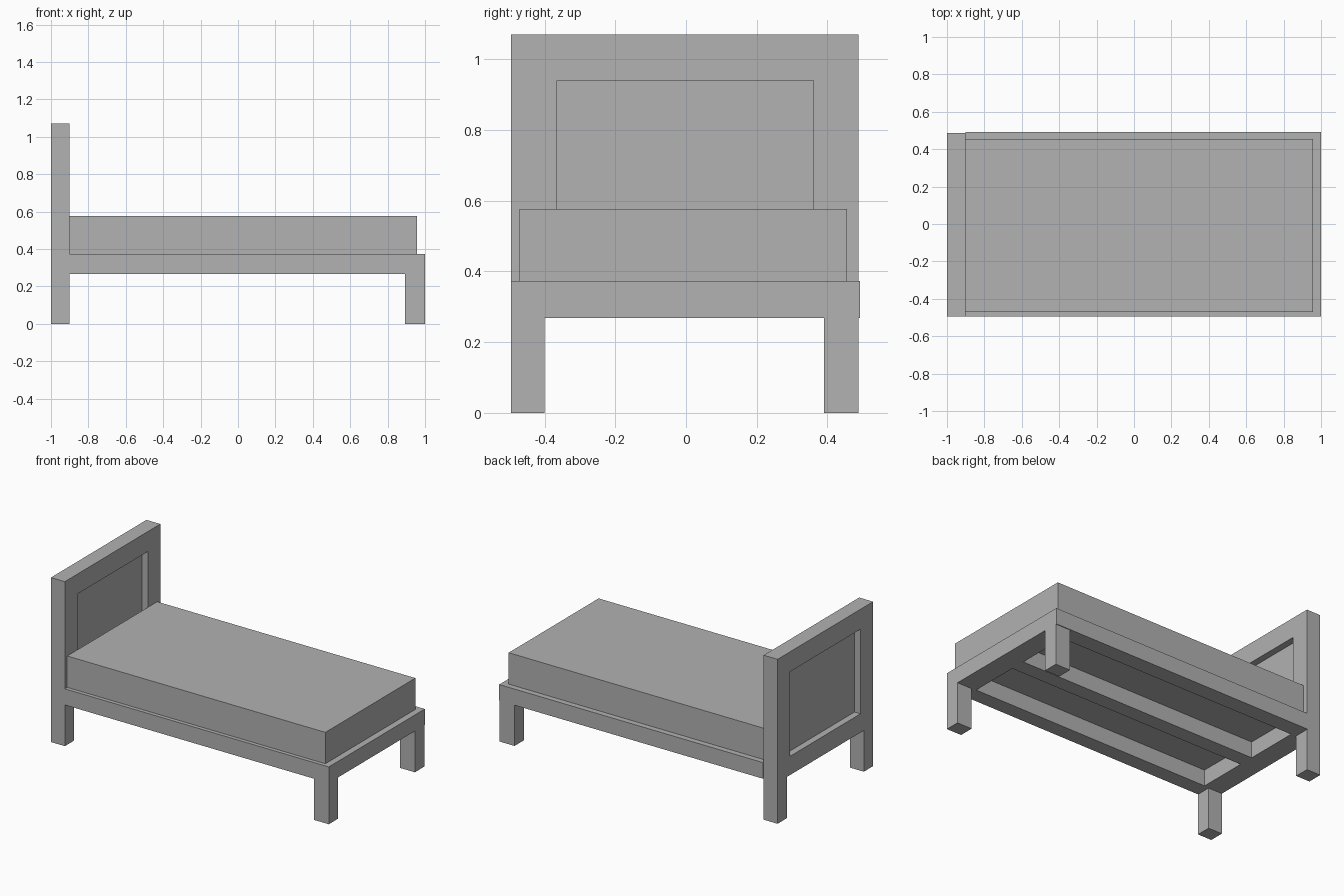
import bpy, bmesh, math
from mathutils import Vector

if "Cube" in bpy.data.objects:
    bpy.data.objects.remove(bpy.data.objects["Cube"])

grey = bpy.data.materials.new("plain_grey")
grey.diffuse_color = (0.445, 0.445, 0.445, 1)
grey.use_nodes = True
grey.node_tree.nodes["Principled BSDF"].inputs["Base Color"].default_value = grey.diffuse_color


def slab(name, us, vs, holes, place, depth):
    """Sheet of grid cells (minus holes) thickened by depth; place maps (u, v) to 3D."""
    bm = bmesh.new()
    grid = [[bm.verts.new(place(u, v)) for v in vs] for u in us]
    for i in range(len(us) - 1):
        for j in range(len(vs) - 1):
            if (i, j) not in holes:
                bm.faces.new((grid[i][j], grid[i + 1][j], grid[i + 1][j + 1], grid[i][j + 1]))
    bmesh.ops.delete(bm, geom=[v for v in bm.verts if not v.link_faces], context='VERTS')
    ext = bmesh.ops.extrude_face_region(bm, geom=bm.faces[:])["geom"]
    bmesh.ops.translate(bm, vec=Vector(depth),
                        verts=[g for g in ext if isinstance(g, bmesh.types.BMVert)])
    bmesh.ops.recalc_face_normals(bm, faces=bm.faces)
    bmesh.ops.dissolve_limit(bm, angle_limit=math.radians(1), verts=bm.verts, edges=bm.edges)
    bmesh.ops.recalc_face_normals(bm, faces=bm.faces)
    mesh = bpy.data.meshes.new(name)
    bm.to_mesh(mesh)
    bm.free()
    mesh.materials.append(grey)
    obj = bpy.data.objects.new(name, mesh)
    bpy.context.collection.objects.link(obj)
    return obj


def box(name, x, y, z):
    return slab(name, x, y, (), lambda u, v: (u, v, z[0]), (0, 0, z[1] - z[0]))


# Headboard with its two legs and a panel opening
slab("headboard",
     [-0.495, -0.4, -0.365, 0.36, 0.39, 0.487], [0, 0.268, 0.39, 0.94, 1.07],
     {(1, 0), (2, 0), (3, 0), (2, 2)},
     lambda u, v: (-1, u, v), (0.1, 0, 0))
box("headboard_panel", (-0.957, -0.943), (-0.365, 0.36), (0.39, 0.94))

# Bed frame with two long openings either side of a centre beam
slab("bed_frame",
     [-0.9, -0.865, 0.862, 1.0], [-0.495, -0.395, -0.07, 0.03, 0.385, 0.492],
     {(1, 1), (1, 3)},
     lambda u, v: (u, v, 0.268), (0, 0, 0.105))

# Foot legs
for side, y in (("left", (-0.495, -0.4)), ("right", (0.39, 0.487))):
    box("foot_leg_" + side, (0.893, 1.0), y, (0, 0.268))

# Mattress
box("mattress", (-0.9, 0.958), (-0.47, 0.455), (0.373, 0.577))
